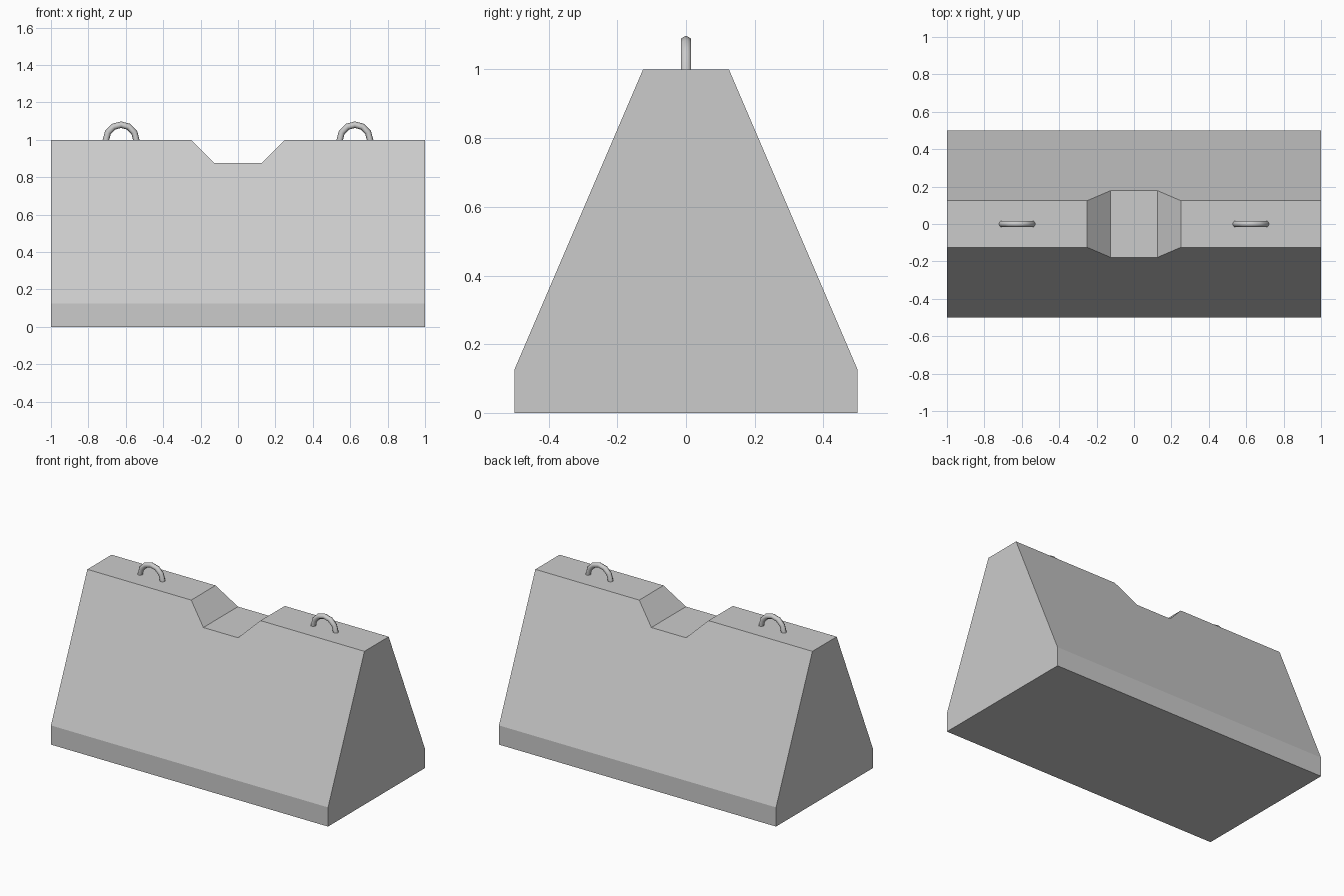
import bpy, bmesh
from math import sin, cos, pi

if "Cube" in bpy.data.objects:
    bpy.data.objects.remove(bpy.data.objects["Cube"])


def finish(bm, name, smooth=False):
    bmesh.ops.recalc_face_normals(bm, faces=bm.faces)
    mesh = bpy.data.meshes.new(name)
    bm.to_mesh(mesh)
    bm.free()
    for p in mesh.polygons:
        p.use_smooth = smooth and len(p.vertices) == 4
    obj = bpy.data.objects.new(name, mesh)
    bpy.context.collection.objects.link(obj)
    return obj


def half_depth(z):
    # Vertical plinth, then a straight taper to the top
    return 0.5 if z <= 0.125 else 0.5 - (z - 0.125) * 0.375 / 0.875


# Concrete body: front outline with notch, bridged front to back
outline = [(-1, 0), (1, 0), (1, 0.125), (1, 1), (0.25, 1), (0.125, 0.875),
           (-0.125, 0.875), (-0.25, 1), (-1, 1), (-1, 0.125)]
bm = bmesh.new()
front = [bm.verts.new((x, -half_depth(z), z)) for x, z in outline]
back = [bm.verts.new((x, half_depth(z), z)) for x, z in outline]
for side in (front, back):
    bm.faces.new([side[i] for i in (0, 1, 2, 9)])   # plinth strip
    bm.faces.new(side[2:])                          # sloped face
for i in (0, 3, 4, 5, 6, 7):                        # underside, top and notch
    bm.faces.new((front[i], front[i + 1], back[i + 1], back[i]))
for ids in ((1, 2, 3), (0, 9, 8)):                  # hexagonal ends
    bm.faces.new([front[i] for i in ids] + [back[i] for i in reversed(ids)])
finish(bm, "concrete_body")


# Lifting loops: half rings with a six-sided section
def lifting_loop(name, cx, major=0.081, minor=0.0175, steps=6, sides=6):
    bm = bmesh.new()
    rings = []
    for i in range(steps + 1):
        a = pi * i / steps
        ring = []
        for j in range(sides):
            b = 2 * pi * j / sides
            r = major + minor * cos(b)
            ring.append(bm.verts.new((cx + r * cos(a), minor * sin(b), 1 + r * sin(a))))
        rings.append(ring)
    for r0, r1 in zip(rings, rings[1:]):
        for j in range(sides):
            k = (j + 1) % sides
            bm.faces.new((r0[j], r0[k], r1[k], r1[j]))
    bm.faces.new(rings[0])
    bm.faces.new(rings[-1])
    finish(bm, name, smooth=True)


for side, cx in (("left", -0.625), ("right", 0.625)):
    lifting_loop("lifting_loop_" + side, cx)
